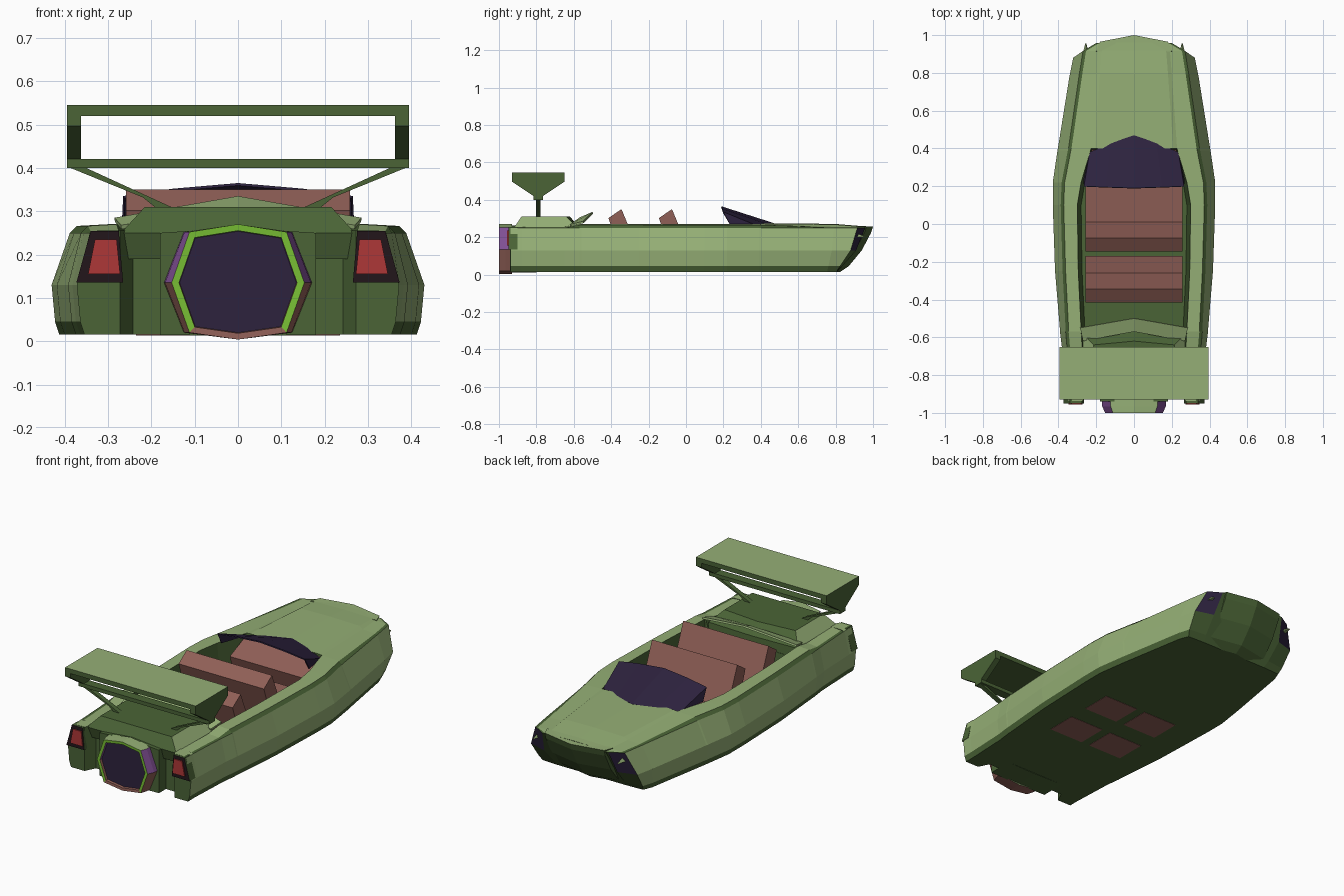
import bpy, bmesh, math

if "Cube" in bpy.data.objects:
    bpy.data.objects.remove(bpy.data.objects["Cube"])

def mat(name, r, g, b):
    m = bpy.data.materials.new(name)
    m.diffuse_color = (r, g, b, 1)
    m.use_nodes = True
    m.node_tree.nodes["Principled BSDF"].inputs["Base Color"].default_value = m.diffuse_color
    return m

LIGHT = mat("light green", 0.30, 0.43, 0.18)
DARK = mat("dark green", 0.069, 0.127, 0.037)
GLASS = mat("dark violet", 0.026, 0.016, 0.048)
BROWN = mat("seat brown", 0.28, 0.115, 0.095)
RED = mat("lamp red", 0.42, 0.038, 0.038)
LIME = mat("lime", 0.19, 0.52, 0.035)
PURPLE = mat("purple", 0.22, 0.08, 0.30)
BLACK = mat("lamp black", 0.016, 0.008, 0.011)

def finish(name, bm, mats, rule=None):
    """Turn a bmesh into an object; rule(face) picks the material slot."""
    bmesh.ops.recalc_face_normals(bm, faces=bm.faces)
    bm.normal_update()
    bm.faces.index_update()
    if rule:
        for f in bm.faces:
            f.material_index = rule(f)
    me = bpy.data.meshes.new(name)
    bm.to_mesh(me)
    bm.free()
    for m in mats:
        me.materials.append(m)
    ob = bpy.data.objects.new(name, me)
    bpy.context.collection.objects.link(ob)
    return ob

def loft(rings):
    """Skin closed rings of equal length and cap both ends."""
    bm = bmesh.new()
    vs = [[bm.verts.new(p) for p in r] for r in rings]
    n = len(vs[0])
    for a, b in zip(vs, vs[1:]):
        for i in range(n):
            j = (i + 1) % n
            bm.faces.new((a[i], a[j], b[j], b[i]))
    bm.faces.new(vs[0])
    bm.faces.new(vs[-1])
    return bm

def prism_y(name, pts, y0, y1, mats, rule=None):
    return finish(name, loft([[(x, y, z) for x, z in pts] for y in (y0, y1)]), mats, rule)

def prism_x(name, pts, x0, x1, mats, rule=None):
    return finish(name, loft([[(x, y, z) for y, z in pts] for x in (x0, x1)]), mats, rule)

def sym(half):
    """Mirror a half outline across x = 0 (end points on the axis are kept once)."""
    return half + [(-x, *r) for x, *r in reversed(half) if abs(x) > 1e-6]

# Hull: y, rake, widest x, shoulder x, inner rim x, inside floor z
stations = [
    (-0.88, 0.00, 0.372, 0.342, 0.270, 0.200),
    (-0.65, 0.00, 0.382, 0.355, 0.275, 0.200),
    (-0.57, 0.00, 0.392, 0.362, 0.280, 0.200),
    (-0.56, 0.00, 0.392, 0.362, 0.280, 0.050),
    (-0.25, 0.00, 0.418, 0.378, 0.295, 0.050),
    (0.10, 0.00, 0.430, 0.388, 0.300, 0.050),
    (0.22, 0.00, 0.430, 0.383, 0.280, 0.050),
    (0.39, 0.00, 0.405, 0.350, 0.230, 0.050),
    (0.40, 0.00, 0.403, 0.347, 0.228, 0.272),
    (0.78, 0.10, 0.342, 0.290, 0.200, 0.268),
    (0.88, 0.30, 0.322, 0.270, 0.190, 0.258),
    (0.91, 0.40, 0.220, 0.200, 0.160, 0.257),
]
rings = []
for y, rake, xm, xs, xi, fz in stations:
    rim = 0.255 + 0.015 * (-0.6 < y < 0.5)
    half = [(0, 0.015), (xm - 0.018, 0.015), (xm - 0.008, 0.045), (xm, 0.13), (xs, 0.25),
            (xs - 0.016, rim - 0.004), (xi, rim), (xi - 0.02, fz), (0, fz + 0.003)]
    rings.append([(x, y + rake * (z - 0.13) * (1 if z > 0.13 else 2.2), z) for x, z in sym(half)])

def hull_rule(f):
    c, n = f.calc_center_median(), f.normal
    if c.y > 0.86 and f.index // 16 >= 10 and n.z < 0.8:
        return 2 if 0.14 < c.z < 0.25 and abs(c.x) > 0.1 else 1
    seg = f.index % 16
    if len(f.verts) > 4 or seg in (0, 1, 14, 15):     # ends and underside
        return 1
    if seg in (4, 11):                                # groove along the shoulder
        return 1
    if seg in (6, 7, 8, 9) and (c.z < 0.24):          # cockpit lining
        return 1
    return 0
finish("hull", loft(rings), [LIGHT, DARK, GLASS], hull_rule)

# Nose bulge, raked forward
nose = []
for z, y in ((0.015, 0.82), (0.045, 0.865), (0.13, 0.935), (0.225, 0.985), (0.258, 0.995)):
    nose.append([(x, yy, z) for x, yy in sym([(0, y + 0.005), (0.18, y - 0.03), (0.20, y - 0.08), (0, y - 0.10)])])
finish("nose", loft(nose), [LIGHT, DARK], lambda f: 0 if f.normal.z > 0.5 else 1)

# Windscreen: one folded sheet with two side panes
bm = bmesh.new()
rear = [bm.verts.new(p) for p in ((-0.265, 0.20, 0.335), (-0.15, 0.195, 0.352), (0, 0.19, 0.365),
                                 (0.15, 0.195, 0.352), (0.265, 0.20, 0.335))]
fore = [bm.verts.new(p) for p in ((-0.235, 0.38, 0.262), (-0.12, 0.43, 0.272), (0, 0.47, 0.275),
                                 (0.12, 0.43, 0.272), (0.235, 0.38, 0.262))]
for i in range(4):
    bm.faces.new((rear[i], rear[i + 1], fore[i + 1], fore[i]))
for s, k in ((-1, 0), (1, 4)):
    bm.faces.new((rear[k], fore[k], bm.verts.new((s * 0.268, 0.235, 0.27))))
screen = finish("windscreen", bm, [GLASS])
mod = screen.modifiers.new("thickness", "SOLIDIFY")
mod.thickness = 0.006

# Dashboard under the windscreen
prism_x("dashboard", [(0.25, 0.20), (0.395, 0.262), (0.395, 0.05), (0.30, 0.05)], -0.225, 0.225, [BROWN])

# Bench seats: leaning back plus cushion
for name, y, depth in (("front_seat", 0.0, 0.20), ("rear_seat", -0.27, 0.10)):
    prism_x(name, [(y - 0.075, 0.35), (y - 0.145, 0.302), (y - 0.06, 0.05), (y + depth, 0.05),
                   (y + depth, 0.16), (y + 0.01, 0.145)], -0.258, 0.258, [BROWN])
# Seat pans seen through the underside
for y in (-0.31, -0.03):
    for s in (-1, 1):
        prism_x("seat_pan", [(y - 0.085, 0.0135), (y + 0.085, 0.0135), (y + 0.085, 0.018), (y - 0.085, 0.018)],
                s * 0.025, s * 0.235, [BROWN])

# Rear deck and the cowl lip behind the cockpit
deck = [[(x, y, z) for x, y in sym([(0, y0), (w, y0), (w, y1), (0, y1 + p)])]
        for z, w, y0, y1, p in ((0.19, 0.27, -0.90, -0.57, 0.0), (0.25, 0.27, -0.92, -0.58, 0.01),
                                (0.31, 0.215, -0.88, -0.64, 0.02))]
finish("rear_deck", loft(deck), [LIGHT, DARK],
       lambda f: 1 if f.normal.z > 0.9 or abs(f.normal.y) > 0.5 else 0)
bm = bmesh.new()
a = [bm.verts.new(p) for p in ((-0.285, -0.55, 0.285), (0, -0.50, 0.335), (0.285, -0.55, 0.285))]
b = [bm.verts.new(p) for p in ((-0.27, -0.62, 0.268), (0, -0.57, 0.305), (0.27, -0.62, 0.268))]
for i in range(2):
    bm.faces.new((a[i], a[i + 1], b[i + 1], b[i]))
cowl = finish("cockpit_cowl", bm, [LIGHT])
mod = cowl.modifiers.new("thickness", "SOLIDIFY")
mod.thickness = 0.01

# Engine housing and eight-sided nozzle
prism_y("engine_housing", sym([(0, 0.012), (0.18, 0.015), (0.18, 0.25), (0, 0.262)]), -0.94, -0.80, [DARK])
def octo(s, y, sx=1.0):
    pts = sym([(0, 0.270), (0.112, 0.252), (0.153, 0.135), (0.112, 0.020), (0, 0.004)])
    return [(x * s * sx, y, 0.135 + (z - 0.135) * s) for x, z in pts]
def nozzle_rule(f):
    c, n = f.calc_center_median(), f.normal
    if n.y < -0.8:
        return 2 if len(f.verts) > 4 else (0 if c.z > 0.06 else 1)
    if abs(c.x) < 0.08 and c.z > 0.13:
        return 3
    return 4 if c.z > 0.14 else 1
finish("engine_nozzle", loft([octo(1, -0.93, 1.12), octo(1, -0.965, 1.10), octo(1, -1.0), octo(0.89, -0.999),
                              octo(0.88, -0.985)]),
       [LIME, BROWN, GLASS, LIGHT, PURPLE], nozzle_rule)

for s in (-1, 1):
    # Rear pods carrying the tail lamps
    pod = [[(s * x, y, z) for x, z in ((xi, 0.015), (0.354, 0.015), (0.364, 0.045), (0.372, 0.13),
                                       (0.342, 0.25), (0.325, 0.255), (xi, 0.255))]
           for y, xi in ((-0.875, 0.24), (-0.938, 0.272))]
    finish("rear_pod", loft(pod), [LIGHT, DARK],
           lambda f: 0 if f.normal.z > 0.7 or (s * f.normal.x > 0.7 and f.calc_center_median().z > 0.04) else 1)
    # Tail lamps
    prism_y("tail_lamp_housing", [(s * x, z) for x, z in ((0.275, 0.254), (0.340, 0.254), (0.373, 0.135), (0.265, 0.135))],
            -0.950, -0.90, [BLACK, DARK], lambda f: 0 if f.normal.y < -0.8 else 1)
    prism_y("tail_lamp", [(s * x, z) for x, z in ((0.280, 0.235), (0.330, 0.235), (0.346, 0.155), (0.272, 0.155))],
            -0.956, -0.949, [RED])
    # Headlamp fins
    fin = [[(s * x, y, z) for x, z in ((0.255 - w, 0.20), (0.255 + w, 0.20), (0.255, 0.20 + 1.5 * w))]
           for w, y in ((0.024, 0.87), (0.003, 0.955))]
    finish("headlamp_fin", loft(fin), [LIGHT])
    # Wing end plates and struts
    prism_x("wing_end_plate", [(-0.93, 0.545), (-0.65, 0.545), (-0.65, 0.497), (-0.765, 0.42), (-0.765, 0.40),
                               (-0.815, 0.40), (-0.815, 0.42), (-0.93, 0.497)], s * 0.362, s * 0.395,
            [LIGHT, DARK], lambda f: 0 if f.normal.z > 0.9 else 1)
    prism_y("wing_strut", [(s * x, z) for x, z in ((0.392, 0.402), (0.355, 0.402), (0.15, 0.308), (0.19, 0.308),
                                                  (0.22, 0.332))], -0.803, -0.777, [DARK])

# Wing: broad blade above, narrow crossbar below
prism_x("wing_blade", [(-0.93, 0.545), (-0.65, 0.545), (-0.65, 0.52), (-0.93, 0.52)], -0.362, 0.362,
        [LIGHT, DARK], lambda f: 0 if f.normal.z > 0.9 else 1)
prism_x("wing_crossbar", [(-0.815, 0.42), (-0.765, 0.42), (-0.765, 0.40), (-0.815, 0.40)], -0.362, 0.362, [DARK])
